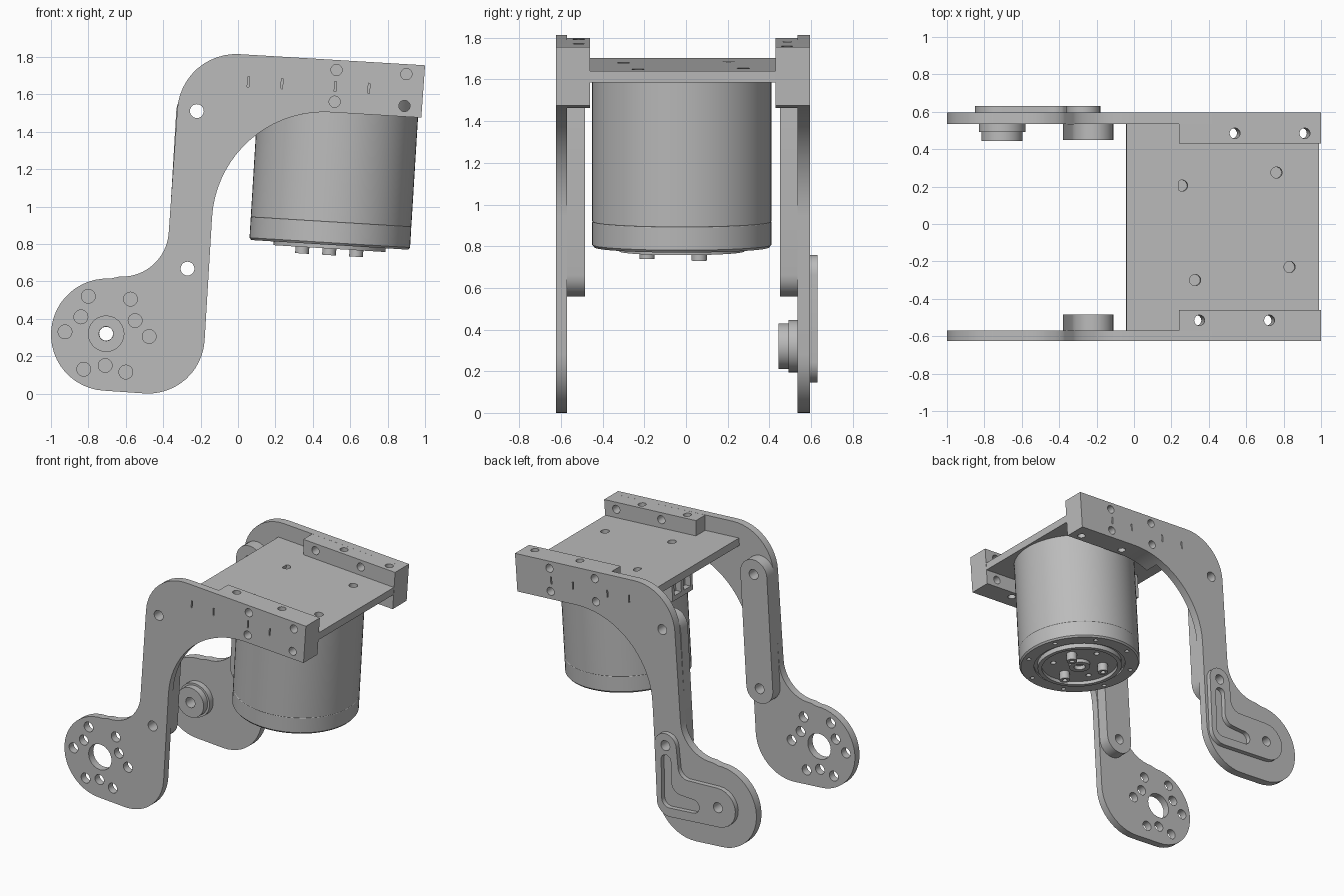
import bpy, bmesh
from math import radians, sin, cos, tau
from mathutils import Matrix, Vector

if "Cube" in bpy.data.objects:
    bpy.data.objects.remove(bpy.data.objects["Cube"])

TILT = 3.5                                    # whole assembly leans by this angle
LEAN = Matrix.Rotation(radians(TILT), 4, 'Y')
Y_AXIS = Matrix.Rotation(radians(90), 4, 'X')

grey = bpy.data.materials.new("machined grey")
grey.use_nodes = True
grey.diffuse_color = (0.5, 0.5, 0.5, 1)
grey.node_tree.nodes["Principled BSDF"].inputs["Base Color"].default_value = (0.5, 0.5, 0.5, 1)


def finish(name, bm):
    bmesh.ops.recalc_face_normals(bm, faces=bm.faces)
    mesh = bpy.data.meshes.new(name)
    bm.to_mesh(mesh)
    bm.free()
    mesh.materials.append(grey)
    ob = bpy.data.objects.new(name, mesh)
    bpy.context.collection.objects.link(ob)
    return ob


def arc(x, z, r, start, end, n=12):
    """Points on an arc, measured in the leaning frame."""
    angles = [radians(start + (end - start) * i / n - TILT) for i in range(n + 1)]
    return [(x + r * cos(a), z + r * sin(a)) for a in angles]


def prism(name, outline, y0, y1):
    """Side outline pushed through the width from y0 to y1."""
    bm = bmesh.new()
    face = bm.faces.new([bm.verts.new((x, y0, z)) for x, z in outline])
    new = bmesh.ops.extrude_face_region(bm, geom=[face])["geom"]
    bmesh.ops.translate(bm, vec=(0, y1 - y0, 0),
                        verts=[v for v in new if isinstance(v, bmesh.types.BMVert)])
    return finish(name, bm)


def lathe(name, profile, matrix, steps=64):
    """Radius and height profile turned round its axis."""
    bm = bmesh.new()
    verts = [bm.verts.new((r, 0, z)) for r, z in profile]
    edges = [bm.edges.new(pair) for pair in zip(verts, verts[1:])]
    bmesh.ops.spin(bm, geom=verts + edges, cent=(0, 0, 0), axis=(0, 0, 1),
                   angle=tau, steps=steps, use_duplicate=False)
    bmesh.ops.remove_doubles(bm, verts=bm.verts, dist=0.0005)
    bmesh.ops.transform(bm, matrix=matrix, verts=bm.verts)
    return finish(name, bm)


def cut(ob, rods=(), slots=()):
    """Drill rods (centre, radius, length, turn) and box slots (centre, size)."""
    bm = bmesh.new()
    for centre, r, length, turn in rods:
        bmesh.ops.create_cone(bm, cap_ends=True, segments=24, radius1=r, radius2=r,
                              depth=length, matrix=Matrix.Translation(centre) @ turn)
    for centre, size in slots:
        bmesh.ops.create_cube(bm, size=1, matrix=Matrix.Translation(centre) @ LEAN
                              @ Matrix.Diagonal((*size, 1)))
    cutter = finish("cutter", bm)
    subtract(ob, cutter)


def subtract(ob, cutter):
    cutter.hide_render = True
    mod = ob.modifiers.new("holes", 'BOOLEAN')
    mod.operation, mod.solver, mod.object = 'DIFFERENCE', 'EXACT', cutter
    bpy.context.view_layer.objects.active = ob
    bpy.ops.object.modifier_apply(modifier=mod.name)
    bpy.data.objects.remove(cutter)


def cross_holes(points, r, y):
    return [((x, y, z), r, 0.5, Y_AXIS) for x, z in points]


# Shared outlines
arm = ([(0.98, 1.475), (1.0, 1.755)] + arc(-0.01, 1.5, 0.315, 90, 180)
       + arc(-0.62, 0.875, 0.25, 0, -90) + arc(-0.70, 0.315, 0.30, 90, 270, 24)
       + arc(-0.48, 0.302, 0.302, -90, 0) + arc(0.46, 0.905, 0.6, 180, 90, 18))
rail = [(0.98, 1.475), (1.0, 1.755), (0.24, 1.8)] + arc(0.46, 0.905, 0.6, 115, 90, 6)
bar = arc(-0.22, 1.51, 0.11, 0, 180) + arc(-0.27, 0.668, 0.11, 180, 360)
pivot, upper, lower = (-0.705, 0.32), (-0.22, 1.51), (-0.27, 0.668)

# Front and back arms with thick rails and inner stiffening bars
bolt_circle = [(-0.80, 0.52), (-0.575, 0.505), (-0.84, 0.41), (-0.55, 0.39), (-0.925, 0.33),
               (-0.475, 0.305), (-0.71, 0.15), (-0.825, 0.13), (-0.60, 0.115)]
sides = [("front", -0.625, -0.57, -0.46, -0.485, (0.527, 0.9), (0.34, 0.715)),
         ("back", 0.595, 0.535, 0.43, 0.45, (0.34, 0.715), (0.53, 0.905))]
for side, outer, inner, rail_y, bar_y, cross_x, down_x in sides:
    arm_ob = prism(side + "_arm", arm, outer, inner)
    rail_ob = prism(side + "_rail", rail, inner, rail_y)
    bar_ob = prism(side + "_arm_bar", bar, inner, bar_y)
    mid = (outer + rail_y) / 2 + (0.028 if side == "front" else -0.028)
    mounts = [(x - 0.06 * (z - 1.73) * -1, z - 0.06 * (x - 0.53))
              for x in cross_x for z in (1.73, 1.56)]
    pins = cross_holes([upper, lower], 0.037, mid)
    mount_holes = cross_holes(mounts, 0.03, mid)
    slits = [((x, outer, 1.67 - 0.055 * x), (0.009, 0.04, 0.055))
             for x in (0.055, 0.235, 0.52, 0.70)]
    if side == "front":
        hub_holes = cross_holes(bolt_circle, 0.037, mid) + cross_holes([pivot], 0.095, mid)
    else:
        hub_holes = cross_holes([pivot], 0.038, mid)
    cut(arm_ob, pins + mount_holes + hub_holes, slits)
    y_down = -0.515 if side == "front" else 0.485
    cut(rail_ob, mount_holes + [((x, y_down, 1.63), 0.028, 0.6, LEAN) for x in down_x])
    cut(bar_ob, pins)

# Raised pad with an elbow slot on the outside of the back arm
pad = prism("back_pad", arc(*lower, 0.09, 0, 180) + arc(-0.455, 0.535, 0.08, 0, -90)
            + arc(*pivot, 0.145, 90, 270) + arc(-0.305, 0.25, 0.105, -90, 0), 0.595, 0.63)
slot = prism("slot_cutter", arc(-0.275, 0.56, 0.04, 0, 180) + arc(-0.40, 0.41, 0.08, 0, -90)
             + arc(-0.50, 0.275, 0.05, 90, 270) + arc(-0.30, 0.27, 0.06, -90, 0), 0.55, 0.68)
subtract(pad, slot)
cut(pad, cross_holes([lower, pivot], 0.037, 0.6))

# Stepped pivot hub on the inside of the back arm
lathe("pivot_hub", [(0.038, 0), (0.125, 0), (0.125, 0.045), (0.11, 0.045), (0.11, 0.093),
                    (0.038, 0.093), (0.038, 0)],
      Matrix.Translation((pivot[0], 0.536, pivot[1])) @ Y_AXIS, 48)


# Cross plate: wide tongue and narrower bed between the rails
def slab(x0, x1):
    top = [(x, 1.7 - 0.0605 * x) for x in (x0, x1)]
    return top + [(x - 0.003, z - 0.055) for x, z in reversed(top)]


prism("plate_tongue", slab(-0.04, 0.24), -0.57, 0.535)
bed = prism("plate_bed", slab(0.24, 0.99), -0.46, 0.43)
cut(bed, [((x, y, 1.67 - 0.06 * x), 0.03, 0.2, LEAN)
          for x, y in ((0.255, 0.205), (0.76, 0.275), (0.325, -0.3), (0.83, -0.23))])

# Motor can, turned with a rim, a raised ring and a centre hub underneath
base = Matrix.Translation((0.49, -0.02, 0.795)) @ LEAN
motor = lathe("motor", [(0, 0.01), (0.04, 0.01), (0.04, -0.02), (0.075, -0.02), (0.075, 0.005),
                        (0.27, 0.005), (0.27, -0.02), (0.30, -0.02), (0.30, 0.015),
                        (0.325, 0.015), (0.325, 0), (0.42, 0), (0.43, 0.012), (0.43, 0.12),
                        (0.428, 0.123), (0.43, 0.126), (0.43, 0.82), (0, 0.82)], base)
cut(motor, [(base @ Vector((0.38 * cos(a), 0.38 * sin(a), 0)), 0.016, 0.05, LEAN)
            for a in (tau * (i + 0.5) / 8 for i in range(8))]
    + [(base @ Vector((0.19 * cos(a), 0.19 * sin(a), 0)), 0.02, 0.05, LEAN)
       for a in (tau * (i / 3 + 0.25) for i in range(3))])

# Three output bosses under the motor
for i in range(3):
    a = tau * (i / 3 - 0.25)
    place = base @ Matrix.Translation((0.167 * cos(a), 0.167 * sin(a), -0.055))
    lathe("output_boss", [(0, 0.02), (0.018, 0.02), (0.018, 0), (0.037, 0), (0.037, 0.07),
                          (0, 0.07)], place, 24)

# Cable socket at the rear of the motor, under the plate
socket = prism("cable_socket", [(0.04, 1.46), (0.2, 1.45), (0.2, 1.63), (0.05, 1.64)], -0.14, 0.1)
cut(socket, slots=[((0.04, y, 1.54), (0.1, 0.08, 0.09)) for y in (-0.075, 0.035)])

# Smooth the curved walls, keep machined edges crisp
bpy.ops.object.select_all(action='DESELECT')
for ob in bpy.context.scene.objects:
    if ob.type == 'MESH':
        ob.select_set(True)
        bpy.context.view_layer.objects.active = ob
bpy.ops.object.shade_smooth_by_angle(angle=radians(25))
